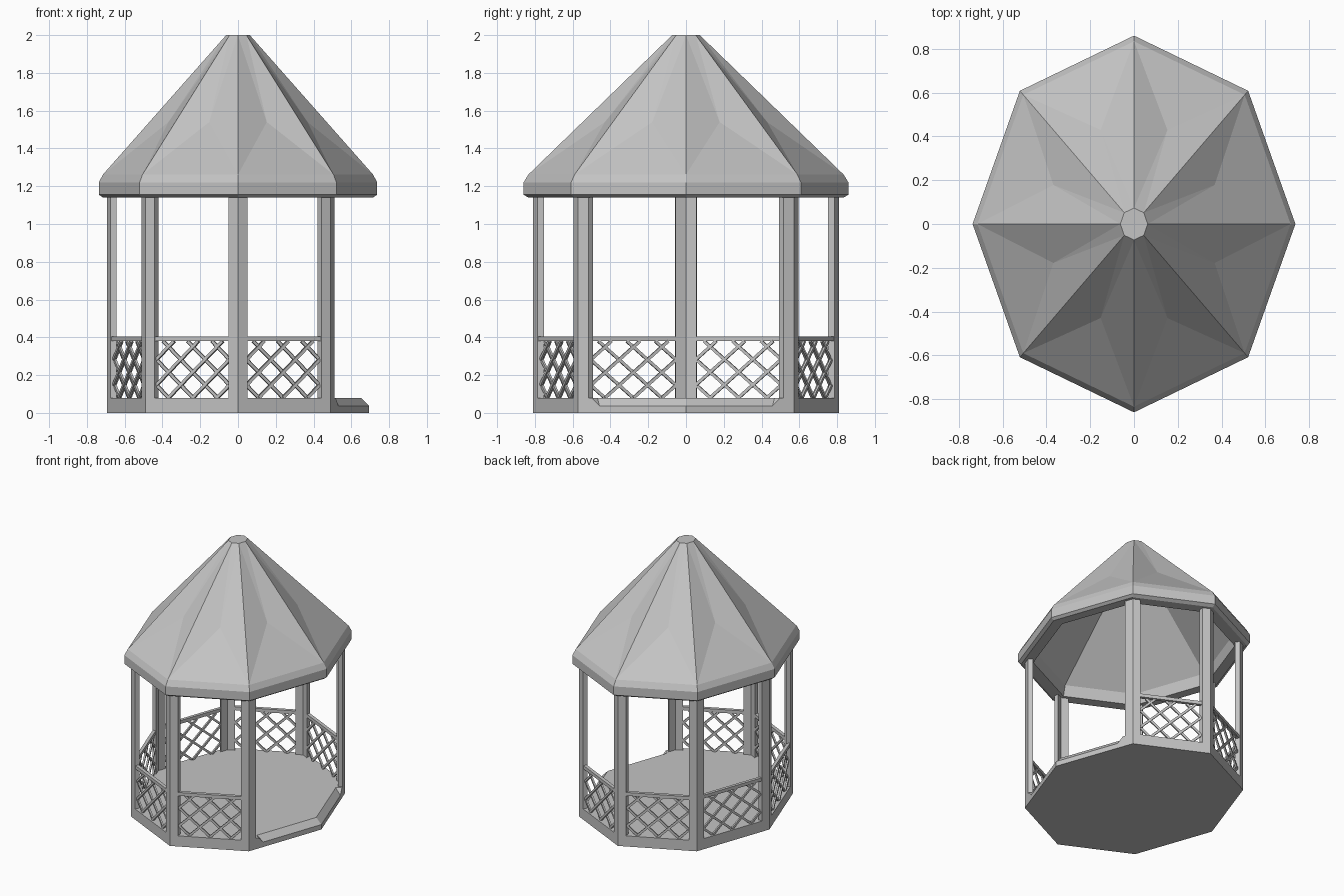
import bpy, bmesh, math
from mathutils import Vector

cube = bpy.data.objects.get("Cube")
if cube:
    bpy.data.objects.remove(cube, do_unlink=True)

grey = bpy.data.materials.new("plain grey")
grey.use_nodes = True
COLOUR = (0.55, 0.55, 0.55, 1)
grey.diffuse_color = COLOUR
grey.node_tree.nodes["Principled BSDF"].inputs["Base Color"].default_value = COLOUR

SX, SY = 0.737, 0.86      # eave radii
BODY = 0.942              # wall line as a share of the eave radius
FLOOR, POST_TOP = 0.08, 1.16


def corner(k, r=BODY):
    a = math.radians(45 * k)
    return Vector((SX * r * math.cos(a), SY * r * math.sin(a), 0))


def along(k, t, r=BODY):
    """Point on the side that runs from corner k to corner k + 1."""
    return corner(k, r).lerp(corner(k + 1, r), t)


def at(p, z):
    return Vector((p.x, p.y, z))


def finish(name, bm):
    bmesh.ops.recalc_face_normals(bm, faces=bm.faces)
    mesh = bpy.data.meshes.new(name)
    bm.to_mesh(mesh)
    bm.free()
    mesh.materials.append(grey)
    obj = bpy.data.objects.new(name, mesh)
    bpy.context.collection.objects.link(obj)
    return obj


def loft(bm, low, high):
    """Closed solid between two matching loops."""
    a = [bm.verts.new(p) for p in low]
    b = [bm.verts.new(p) for p in high]
    bm.faces.new(a)
    bm.faces.new(b)
    for i in range(len(a)):
        j = (i + 1) % len(a)
        bm.faces.new((a[i], a[j], b[j], b[i]))


def prism(bm, outline, z0, z1):
    loft(bm, [at(p, z0) for p in outline], [at(p, z1) for p in outline])


# Floor slab, with a chamfered entrance edge around corner 0
bm = bmesh.new()
STEP = 0.037
ring = [corner(k) for k in range(8)]
base = [bm.verts.new(at(p, 0)) for p in ring]
mid = [bm.verts.new(at(p, STEP)) for p in ring]
top = [bm.verts.new(at(p, FLOOR)) for p in ring[1:]]
lip = bm.verts.new(at(corner(0, BODY * 0.94), FLOOR))
ends = []
for k, t_low, t_high in ((0, 0.8, 0.87), (7, 0.2, 0.13)):
    ends.append((bm.verts.new(at(along(k, t_low), STEP)),
                 bm.verts.new(at(along(k, t_high), FLOOR)),
                 bm.verts.new(at(along(k, t_high, BODY * 0.94), FLOOR))))
bm.faces.new(base)
for k in range(8):
    j = (k + 1) % 8
    bm.faces.new((base[k], base[j], mid[j], mid[k]))
for k in range(1, 7):
    bm.faces.new((mid[k], mid[k + 1], top[k], top[k - 1]))
for (low, high, inner), k in zip(ends, (1, 7)):
    bm.faces.new((mid[0], low, inner, lip))
    bm.faces.new((low, high, inner))
    bm.faces.new((low, mid[k], top[k - 1], high))
bm.faces.new([lip, ends[0][2], ends[0][1]] + top + [ends[1][1], ends[1][2]])
finish("floor", bm)

# Angled corner posts, none at the entrance corner
WING = 0.1
for k in range(1, 8):
    bm = bmesh.new()
    outer = [along(k - 1, 1 - WING), corner(k), along(k, WING)]
    inner = [p * 0.955 for p in reversed(outer)]
    prism(bm, outer + inner, FLOOR, POST_TOP)
    finish(f"post_{k}", bm)

# Railing panels: handrail and crossed slats
RAIL_LOW, RAIL_HIGH = 0.38, 0.405
HEIGHT = RAIL_LOW - FLOOR
for k in range(1, 7):
    bm = bmesh.new()
    t0, t1 = WING * 0.9, 1 - WING * 0.9
    prism(bm, [along(k, t0, BODY * 0.995), along(k, t1, BODY * 0.995),
               along(k, t1, BODY * 0.96), along(k, t0, BODY * 0.96)],
          RAIL_LOW, RAIL_HIGH)
    finish(f"handrail_{k}", bm)

    bm = bmesh.new()
    start, end = along(k, WING, BODY * 0.985), along(k, 1 - WING, BODY * 0.985)
    width = (end - start).length
    direction = (end - start).normalized()
    inward = Vector((-direction.y, direction.x, 0))
    pitch = width / 3
    slope = 0.135 / pitch
    run = HEIGHT / slope
    for side in (0, 1):
        u = pitch * 0.5 - pitch * math.ceil(run / pitch)
        while u < width:
            a, b = max(u, 0), min(u + run, width)
            if b - a > 0.02:
                pts = [Vector((a, (a - u) * slope)), Vector((b, (b - u) * slope))]
                if side:
                    pts = [Vector((width - p.x, p.y)) for p in pts]
                d = (pts[1] - pts[0]).normalized()
                n = Vector((-d.y, d.x)) * 0.008
                quad = [pts[0] - n, pts[1] - n, pts[1] + n, pts[0] + n]
                quad = [start + direction * q.x + Vector((0, 0, FLOOR + q.y)) for q in quad]
                shift = inward * (0.006 * side)
                loft(bm, [q + shift for q in quad],
                     [q + shift + inward * 0.012 for q in quad])
            u += pitch
    finish(f"lattice_{k}", bm)

# Roof: eave rings, sides creased inwards at their middle, open underside
bm = bmesh.new()


def add_ring(r, z):
    return [bm.verts.new(at(corner(k, r), z)) for k in range(8)]


def bridge(a, b):
    for k in range(8):
        j = (k + 1) % 8
        bm.faces.new((a[k], a[j], b[j], b[k]))


profile = [(0.07, 1.9), (0.85, 1.22), (0.87, 1.14), (0.97, 1.14),
           (1.0, 1.155), (1.0, 1.22), (0.97, 1.262)]
rings = [add_ring(r, z) for r, z in profile]
for a, b in zip(rings, rings[1:]):
    bridge(a, b)
cap = add_ring(0.085, 2.0)
eave = rings[-1]
for k in range(8):
    j = (k + 1) % 8
    fold = bm.verts.new(at(along(k, 0.5, 0.585), 1.54))
    loop = (eave[k], eave[j], cap[j], cap[k])
    for i in range(4):
        bm.faces.new((loop[i], loop[(i + 1) % 4], fold))
bm.faces.new(cap)
bm.faces.new(rings[0])
finish("roof", bm)
